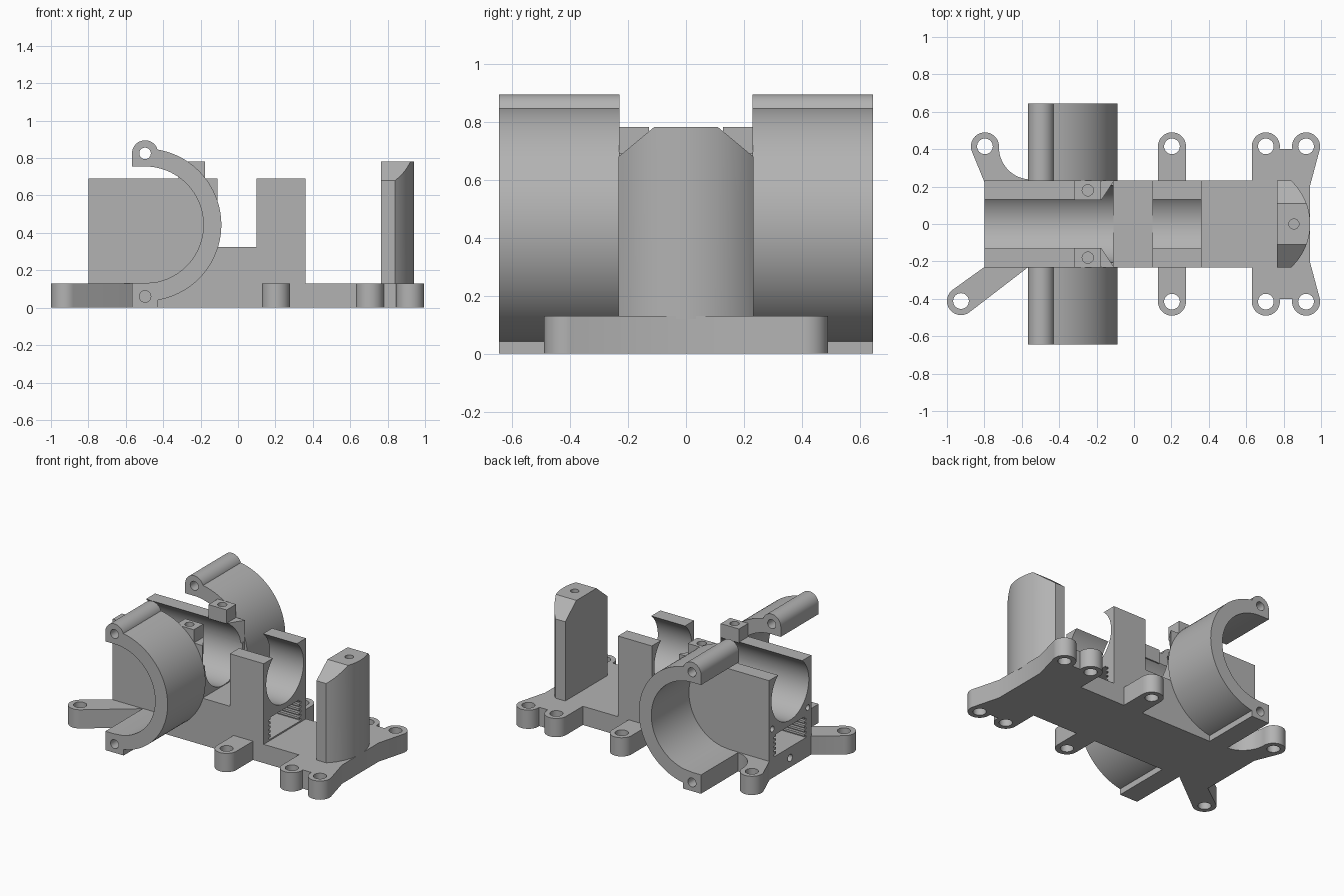
import bpy, bmesh, math

if "Cube" in bpy.data.objects:
    bpy.data.objects.remove(bpy.data.objects["Cube"])

grey = bpy.data.materials.new("plain_grey")
grey.use_nodes = True
grey.diffuse_color = (0.45, 0.45, 0.45, 1)
grey.node_tree.nodes["Principled BSDF"].inputs["Base Color"].default_value = (0.45, 0.45, 0.45, 1)


def arc(cu, cv, r, a0, a1, n=24):
    angles = [math.radians(a0 + (a1 - a0) * i / n) for i in range(n + 1)]
    return [(cu + r * math.cos(a), cv + r * math.sin(a)) for a in angles]


def circle(cu, cv, r, n=32):
    return arc(cu, cv, r, 0, 360, n)[:-1]


def rect(u0, u1, v0, v1):
    return [(u0, v0), (u1, v0), (u1, v1), (u0, v1)]


def prism(name, outline, lo, hi, axis):
    """Extrude a closed outline along one axis."""
    place = {"x": lambda u, v, w: (w, u, v),
             "y": lambda u, v, w: (u, w, v),
             "z": lambda u, v, w: (u, v, w)}[axis]
    bm = bmesh.new()
    bottom = [bm.verts.new(place(u, v, lo)) for u, v in outline]
    top = [bm.verts.new(place(u, v, hi)) for u, v in outline]
    bm.faces.new(bottom)
    bm.faces.new(top)
    for i in range(len(outline)):
        j = (i + 1) % len(outline)
        bm.faces.new((bottom[i], bottom[j], top[j], top[i]))
    bmesh.ops.recalc_face_normals(bm, faces=bm.faces)
    mesh = bpy.data.meshes.new(name)
    bm.to_mesh(mesh)
    bm.free()
    obj = bpy.data.objects.new(name, mesh)
    bpy.context.collection.objects.link(obj)
    mesh.materials.append(grey)
    return obj


def combine(obj, other, operation="DIFFERENCE"):
    """Apply a boolean and drop the helper."""
    mod = obj.modifiers.new("cut", "BOOLEAN")
    mod.operation, mod.solver, mod.object = operation, "EXACT", other
    bpy.context.view_layer.objects.active = obj
    bpy.ops.object.modifier_apply(modifier=mod.name)
    bpy.data.objects.remove(other)


def cut(obj, outline, lo, hi, axis):
    combine(obj, prism("cutter", outline, lo, hi, axis))


def smooth(obj):
    bpy.ops.object.select_all(action="DESELECT")
    obj.select_set(True)
    bpy.context.view_layer.objects.active = obj
    bpy.ops.object.shade_smooth_by_angle(angle=math.radians(30))


PLATE = 0.13
W = 0.232

# Stepped body with open-topped bore
body = prism("body", [(-.8, 0), (.36, 0), (.36, .69), (.1, .69), (.1, .325),
                      (-.11, .325), (-.11, .69), (-.8, .69)], -W, W, "y")
cut(body, circle(0, .533, .205, 64), -1, .5, "x")

# Ribbed tunnel under the bore
teeth = 5
z0, z1 = .14, .29
step = (z1 - z0) / teeth
side = []
for i in range(teeth):
    z = z0 + i * step
    side += [(.175, z), (.175, z + step / 2), (.155, z + step / 2), (.155, z + step)]
cut(body, side + [(-y, z) for y, z in reversed(side)], -1, .5, "x")

# Screw holes in the end face, and bevelled wall ends
cut(body, circle(0, .065, .025, 20), -1, -.6, "x")
for s in (-1, 1):
    cut(body, circle(s * .195, .34, .02, 20), -1, -.6, "x")
    cut(body, [(-.175, s * .127), (-.1, s * .242), (-.1, s * .1), (-.175, s * .1)], .54, .8, "z")
smooth(body)

# Front base plate with double ears
plate = prism("front_plate", rect(.34, .63, -W, W), 0, PLATE, "z")
half = ([(.94, .2)] + arc(.92, .415, .075, -15, 190, 24)
        + arc(.705, .415, .075, -10, 180, 24))
smooth(plate)
ear_plate = prism("front_ears", half + [(x, -y) for x, y in reversed(half)], 0, PLATE, "z")
for x in (.705, .92):
    for s in (-1, 1):
        cut(ear_plate, circle(x, s * .415, .042), -.1, .3, "z")
smooth(ear_plate)

# Middle ears
for s, label in ((1, "back"), (-1, "front")):
    ear = prism("middle_ear_" + label,
                [(.128, s * .225)] + [(x, s * y) for x, y in arc(.203, .415, .075, 180, 0)]
                + [(.278, s * .225)], 0, PLATE, "z")
    cut(ear, circle(.203, s * .415, .042), -.1, .3, "z")
    smooth(ear)

# Tail ears: one with a concave fillet, one on a slanted arm
fillet_ear = prism("tail_ear_back",
                   [(-.8, .225)] + arc(-.797, .415, .075, 200, 0)
                   + arc(-.55, .41, .172, 180, 270, 16) + [(-.55, .225)], 0, PLATE, "z")
cut(fillet_ear, circle(-.797, .415, .042), -.1, .3, "z")
smooth(fillet_ear)
arm_ear = prism("tail_ear_front",
                [(-.8, -.23)] + arc(-.925, -.412, .075, 125, 306) + [(-.565, -.23), (-.6, -.2), (-.78, -.2)],
                0, PLATE, "z")
cut(arm_ear, circle(-.925, -.412, .042), -.1, .3, "z")
smooth(arm_ear)

# Half-ring side cradles with hinge lugs
CX, CZ = -.497, .443
for s, label in ((1, "back"), (-1, "front")):
    lo, hi = sorted((s * .23, s * .645))
    ring = prism("side_cradle_" + label,
                 arc(CX, CZ, .408, -90, 90, 48) + arc(CX, CZ, .312, 90, -90, 48), lo, hi, "y")
    lug = prism("lug", [(CX - .07, .755), (CX, .755), (CX + .07, .78)]
                + arc(CX, .825, .07, 0, 180, 20), lo, hi, "y")
    combine(ring, lug, "UNION")
    foot = prism("foot", [(CX - .07, 0), (CX + .07, 0), (CX + .07, .138),
                          (CX, .131), (CX - .07, .131)], lo, hi, "y")
    combine(ring, foot, "UNION")
    for z in (.825, .06):
        outer, inner = s * .7, s * .2
        cut(ring, circle(CX, z, .031, 24), min(outer, inner), max(outer, inner), "y")
    smooth(ring)

# Screw bosses on top of the walls
for s, label in ((1, "back"), (-1, "front")):
    y0, y1 = sorted((s * .128, s * W))
    boss = prism("top_boss_" + label, rect(-.317, -.177, y0, y1), .685, .782, "z")
    cut(boss, circle(-.247, s * .18, .03, 24), .72, .9, "z")
    smooth(boss)

# Front post: rounded nose, bevelled top corners
post = prism("front_post", [(.765, -W)] + arc(.627, 0, .315, -47.5, 47.5, 32) + [(.765, W)],
             .12, .782, "z")
for s in (-1, 1):
    cut(post, [(s * .11, .782), (s * .235, .678), (s * .3, .678), (s * .3, .9), (s * .11, .9)],
        .7, 1, "x")
cut(post, circle(.855, 0, .027, 24), .68, .9, "z")
smooth(post)
